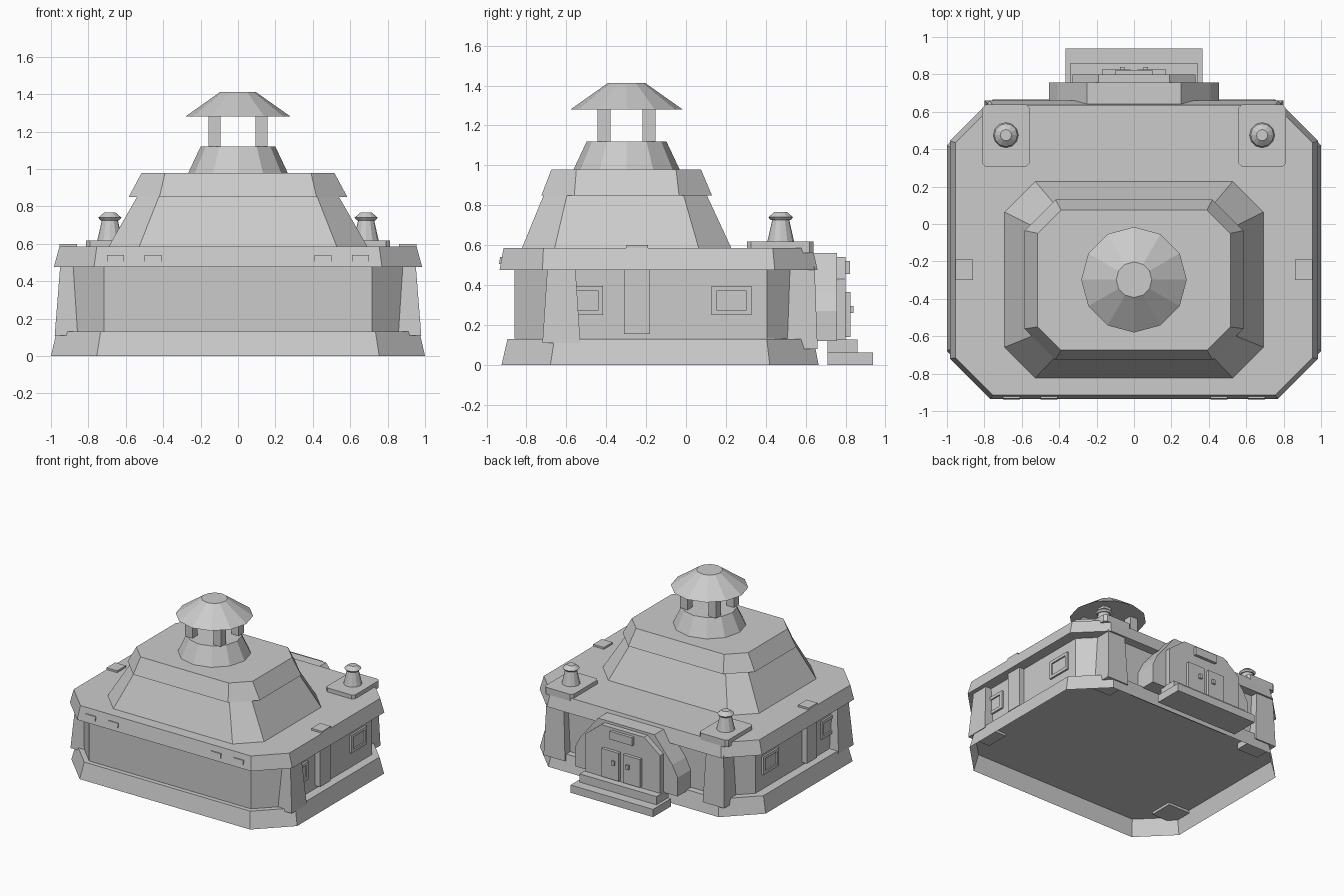
import bpy, bmesh, math

cube = bpy.data.objects.get("Cube")
if cube:
    bpy.data.objects.remove(cube, do_unlink=True)

grey = bpy.data.materials.new("stone_grey")
grey.use_nodes = True
COLOUR = (0.6, 0.6, 0.6, 1)
grey.diffuse_color = COLOUR
grey.node_tree.nodes["Principled BSDF"].inputs["Base Color"].default_value = COLOUR


def finish(name, bm):
    mesh = bpy.data.meshes.new(name)
    bm.to_mesh(mesh)
    bm.free()
    mesh.materials.append(grey)
    obj = bpy.data.objects.new(name, mesh)
    bpy.context.collection.objects.link(obj)
    return obj


def loft(name, rings, open_bottom=False):
    """Skin a stack of closed rings and cap the ends."""
    bm = bmesh.new()
    loops = [[bm.verts.new(p) for p in ring] for ring in rings]
    for a, b in zip(loops, loops[1:]):
        for i in range(len(a)):
            j = (i + 1) % len(a)
            bm.faces.new((a[i], a[j], b[j], b[i]))
    bottom = bm.faces.new(loops[0])
    bm.faces.new(loops[-1])
    bmesh.ops.recalc_face_normals(bm, faces=bm.faces)
    if open_bottom:
        bm.faces.remove(bottom)
    return finish(name, bm)


def octagon(hx, y0, y1, c, z, cx=0):
    """Rectangle with corners cut by c."""
    right = [(hx - c, y0), (hx, y0 + c), (hx, y1 - c), (hx - c, y1)]
    left = [(-x, y) for x, y in reversed(right)]
    return [(cx + x, y, z) for x, y in right + left]


def rect(x0, x1, y0, y1, z):
    return [(x0, y0, z), (x1, y0, z), (x1, y1, z), (x0, y1, z)]


def box(name, x0, x1, y0, y1, z0, z1):
    return loft(name, [rect(x0, x1, y0, y1, z0), rect(x0, x1, y0, y1, z1)])


def turned(name, cx, cy, profile, sides=12):
    """Faceted round part from (radius, height) pairs."""
    steps = [2 * math.pi * i / sides for i in range(sides)]
    return loft(name, [[(cx + r * math.cos(a), cy + r * math.sin(a), z) for a in steps]
                       for r, z in profile])


def slab(name, half, y0, y1):
    """Symmetric (x, z) outline pushed along y."""
    outline = half + [(-x, z) for x, z in reversed(half)]
    return loft(name, [[(x, y, z) for x, z in outline] for y in (y0, y1)])


# Main building on a hollow plinth
loft("plinth", [octagon(1.0, -0.925, 0.665, 0.245, 0),
                octagon(0.97, -0.895, 0.64, 0.235, 0.13)], open_bottom=True)
loft("walls", [octagon(0.9, -0.86, 0.59, 0.183, 0.131),
               octagon(0.9, -0.86, 0.59, 0.183, 0.49)])
loft("roof_slab", [octagon(0.985, -0.935, 0.66, 0.215, 0.475),
                   octagon(0.955, -0.915, 0.635, 0.2, 0.585)])

# Stepped upper roof
loft("lower_roof_tier", [octagon(0.695, -0.825, 0.23, 0.165, 0.58),
                         octagon(0.535, -0.71, 0.1, 0.115, 0.86)])
loft("upper_roof_tier", [octagon(0.585, -0.725, 0.13, 0.165, 0.85),
                         octagon(0.515, -0.675, 0.075, 0.125, 0.98)])

# Roof vent with posts and hood
VY = -0.298
turned("vent_base", 0, VY, [(0.268, 0.975), (0.2, 1.12)])
for sx in (-1, 1):
    for sy in (-1, 1):
        px, py = sx * 0.126, VY + sy * 0.113
        box("vent_post", px - 0.033, px + 0.033, py - 0.033, py + 0.033, 1.12, 1.285)
turned("vent_hood", 0, VY, [(0.282, 1.28), (0.095, 1.412)])


def window(name, s, y):
    """Raised flat frame with a sunken pane on a side wall."""
    obj = box(name, s * 0.88, s * 0.915, y - 0.1, y + 0.1, 0.25, 0.395)
    bm = bmesh.new()
    bm.from_mesh(obj.data)
    face = max(bm.faces, key=lambda f: f.calc_center_median().x * s)
    bmesh.ops.inset_region(bm, faces=[face], thickness=0.034)
    bmesh.ops.inset_region(bm, faces=[face], thickness=0.001, depth=-0.01)
    bm.to_mesh(obj.data)
    bm.free()


for s in (-1, 1):
    # Sloping buttresses beside the cut corners
    loft("side_buttress", [rect(s * 0.78, s * 0.98, -0.72, -0.53, 0.11),
                           rect(s * 0.78, s * 0.95, -0.695, -0.555, 0.49)])
    loft("back_buttress", [rect(s * 0.61, s * 0.8, 0.45, 0.66, 0.08),
                           rect(s * 0.63, s * 0.785, 0.45, 0.645, 0.49)])
    # Middle pilaster and its roof cap
    box("side_pilaster", s * 0.87, s * 0.945, -0.31, -0.18, 0.155, 0.49)
    box("pilaster_cap", s * 0.86, s * 0.955, -0.3, -0.19, 0.56, 0.6)
    for y in (-0.515, 0.228):
        window("side_window", s, y)
    # Chimney on a flat pad
    loft("chimney_pad", [octagon(0.127, 0.305, 0.64, 0.02, z, s * 0.685)
                         for z in (0.56, 0.617)])
    turned("chimney", s * 0.685, 0.475,
           [(0.069, 0.61), (0.062, 0.64), (0.042, 0.73)])
    turned("chimney_hood", s * 0.685, 0.475,
           [(0.05, 0.726), (0.062, 0.74), (0.03, 0.767)])
    # Small plates along the front eave
    for x in (0.455, 0.655):
        loft("eave_plate", [rect(s * x - 0.045, s * x + 0.045, -0.938, -0.9, 0.505),
                            rect(s * x - 0.045, s * x + 0.045, -0.932, -0.9, 0.54)])

# Back entrance
slab("porch", [(0.455, 0.12), (0.455, 0.27), (0.41, 0.36), (0.25, 0.56)], 0.5, 0.757)
slab("door_surround", [(0.33, 0.12), (0.33, 0.43), (0.19, 0.54)], 0.74, 0.8)
box("lower_step", -0.365, 0.365, 0.71, 0.938, 0, 0.062)
box("upper_step", -0.34, 0.34, 0.71, 0.86, 0.06, 0.128)
box("lintel_plate", -0.1, 0.1, 0.79, 0.823, 0.455, 0.52)
for s in (-1, 1):
    box("door_leaf", s * 0.02, s * 0.17, 0.79, 0.825, 0.14, 0.365)
    box("door_handle", s * 0.05, s * 0.075, 0.82, 0.84, 0.26, 0.295)
